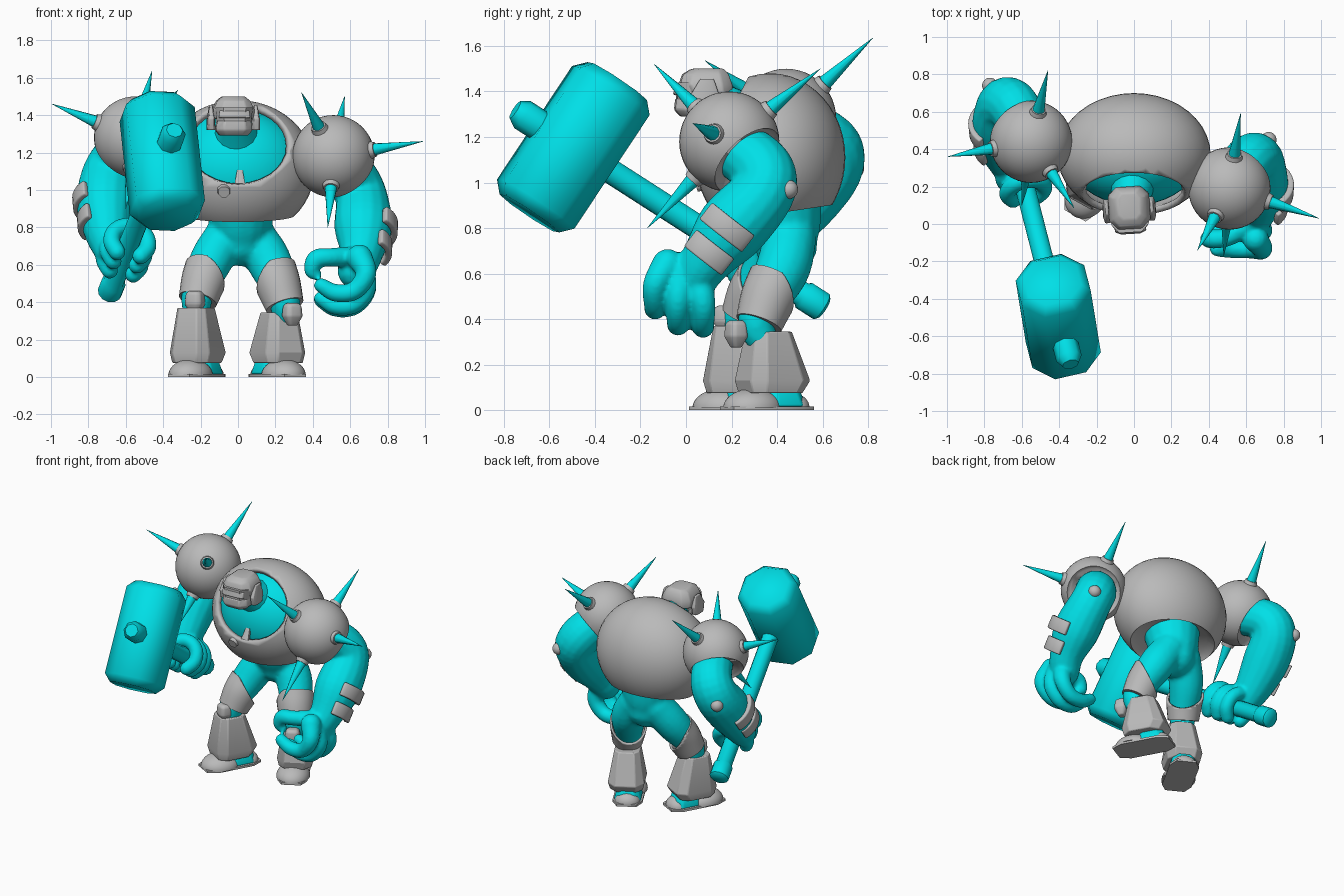
import bpy, bmesh, math
from mathutils import Vector, Matrix

if "Cube" in bpy.data.objects:
    bpy.data.objects.remove(bpy.data.objects["Cube"])


def material(name, rgb):
    m = bpy.data.materials.new(name)
    m.use_nodes = True
    m.diffuse_color = (*rgb, 1)
    m.node_tree.nodes["Principled BSDF"].inputs["Base Color"].default_value = (*rgb, 1)
    return m


GREY = material("armor grey", (0.49, 0.49, 0.49))
TEAL = material("bright teal", (0.0, 0.78, 0.84))


def make(name, bm, mat, matrix=None, angle=46, bevel=0, solid=0, remesh=0):
    """Turn a bmesh into a finished object."""
    bmesh.ops.recalc_face_normals(bm, faces=bm.faces)
    if matrix:
        bm.transform(matrix)
    me = bpy.data.meshes.new(name)
    bm.to_mesh(me)
    bm.free()
    me.materials.append(mat)
    me.shade_smooth()
    me.set_sharp_from_angle(angle=math.radians(angle))
    ob = bpy.data.objects.new(name, me)
    bpy.context.collection.objects.link(ob)
    if solid:
        ob.modifiers.new("Thickness", "SOLIDIFY").thickness = solid
    if bevel:
        b = ob.modifiers.new("Bevel", "BEVEL")
        b.width, b.segments = bevel, 2
    if remesh:
        r = ob.modifiers.new("Blend", "REMESH")
        r.mode, r.voxel_size, r.use_smooth_shade = "VOXEL", remesh, True
        s = ob.modifiers.new("Soften", "SMOOTH")
        s.factor, s.iterations = 0.5, 6
    return ob


def loft(bm, rings, closed=True):
    """Skin a list of point rings; closed rings get end caps."""
    rows = [[bm.verts.new(p) for p in ring] for ring in rings]
    n = len(rows[0])
    for a, b in zip(rows, rows[1:]):
        for i in range(n if closed else n - 1):
            j = (i + 1) % n
            bm.faces.new((a[i], a[j], b[j], b[i]))
    if closed:
        bm.faces.new(rows[0])
        bm.faces.new(rows[-1])


def tube(bm, path, sides=16, steps=5, rounded=True):
    """Smooth tube through (x, y, z, radius) points."""
    p = [Vector(q) for q in path]
    p = [2 * p[0] - p[1]] + p + [2 * p[-1] - p[-2]]
    line = []
    for a, b, c, d in zip(p, p[1:], p[2:], p[3:]):
        for k in range(steps):
            t = k / steps
            line.append(0.5 * (2 * b + (c - a) * t + (2 * a - 5 * b + 4 * c - d) * t ** 2
                               + (3 * b - a - 3 * c + d) * t ** 3))
    line.append(p[-2])
    pts = [(q.xyz, q.w) for q in line]
    if rounded:
        head, tail = [], []
        d0 = (pts[0][0] - pts[1][0]).normalized()
        d1 = (pts[-1][0] - pts[-2][0]).normalized()
        for deg in (25, 50, 75):
            s, c = math.sin(math.radians(deg)), math.cos(math.radians(deg))
            head.insert(0, (pts[0][0] + d0 * pts[0][1] * s, pts[0][1] * c))
            tail.append((pts[-1][0] + d1 * pts[-1][1] * s, pts[-1][1] * c))
        pts = head + pts + tail
    rings, u = [], None
    for i, (c, r) in enumerate(pts):
        d = (pts[min(i + 1, len(pts) - 1)][0] - pts[max(i - 1, 0)][0]).normalized()
        u = d.orthogonal() if u is None else u - d * u.dot(d)
        u.normalize()
        v = d.cross(u)
        rings.append([c + r * (math.cos(t) * u + math.sin(t) * v)
                      for t in (math.tau * k / sides for k in range(sides))])
    loft(bm, rings)


def tubes(name, paths, mat, remesh=0, **kw):
    bm = bmesh.new()
    for path in paths:
        tube(bm, path, **kw)
    return make(name, bm, mat, remesh=remesh)


def stack(name, sections, mat, matrix, chamfer=0.6, **kw):
    """Eight-sided block from (z, half x, half y, y shift) sections."""
    bm = bmesh.new()
    c = chamfer
    shape = [(1, -c), (1, c), (c, 1), (-c, 1), (-1, c), (-1, -c), (-c, -1), (c, -1)]
    loft(bm, [[(x * hx, y * hy + cy, z) for x, y in shape] for z, hx, hy, cy in sections])
    return make(name, bm, mat, matrix, **kw)


def cut(bm, point, normal):
    """Drop everything beyond a plane and return the cut edges."""
    res = bmesh.ops.bisect_plane(bm, geom=bm.verts[:] + bm.edges[:] + bm.faces[:],
                                 plane_co=point, plane_no=normal, clear_outer=True)
    return [e for e in res["geom_cut"] if isinstance(e, bmesh.types.BMEdge)]


def ball(name, loc, radii, mat, cuts=(), matrix=None, solid=0):
    """Ellipsoid trimmed by (point, normal, recess) planes; no recess leaves it open."""
    bm = bmesh.new()
    bmesh.ops.create_uvsphere(bm, u_segments=40, v_segments=24, radius=1)
    bm.transform(Matrix.LocRotScale(Vector(loc), None, Vector(radii)))
    for point, normal, recess in cuts:
        edges = cut(bm, point, normal)
        if recess:
            faces = bmesh.ops.contextual_create(bm, geom=edges)["faces"]
            faces[0].normal_update()
            if faces[0].normal.dot(Vector(normal)) < 0:
                faces[0].normal_flip()
            bmesh.ops.inset_region(bm, faces=faces, thickness=recess, depth=-recess)
    return make(name, bm, mat, matrix, solid=solid)


def frame(origin, axis, toward):
    """Matrix with local z along axis and local x leaning toward a direction."""
    z = Vector(axis).normalized()
    x = Vector(toward)
    x = (x - z * x.dot(z)).normalized()
    return Matrix.Translation(origin) @ Matrix((x, z.cross(x), z)).transposed().to_4x4()


# Torso shell, its filling and neck
ball("torso_shell", (0, 0.37, 1.11), (0.41, 0.33, 0.37), GREY,
     [((0, 0.06, 1.05), (0, -0.89, 0.46), 0), ((0, 0.1, 0.82), (0, 0.15, -1), 0.04)], solid=0.035)
ball("chest", (0, 0.38, 1.11), (0.36, 0.28, 0.32), TEAL, [((0, 0, 0.93), (0, 0, -1), 0.01)])
tubes("neck", [[(0, 0.32, 1.2, 0.17), (-0.01, 0.2, 1.3, 0.12), (-0.02, 0.1, 1.38, 0.08)]], TEAL)
stack("chest_button", [(0, 0.035, 0.035, 0), (0.035, 0.03, 0.03, 0)], GREY,
      frame((-0.075, 0.075, 1.0), (0, -1, -0.35), (1, 0, 0)), chamfer=0.414)
stack("collar_tab", [(0, 0.028, 0.012, 0), (0.08, 0.015, 0.012, 0)], GREY,
      frame((0.01, 0.07, 1.03), (0, 0.46, 0.89), (1, 0, 0)), chamfer=0.8)

# Head with helmet, brow, jaw and ear flaps
head = Matrix.Translation((-0.025, 0.075, 0)) @ Matrix.Rotation(0.06, 4, "Z")
stack("jaw", [(1.29, 0.075, 0.07, -0.03), (1.32, 0.098, 0.1, -0.025), (1.37, 0.09, 0.1, -0.02)], GREY, head, bevel=0.008)
stack("face", [(1.35, 0.09, 0.105, -0.01), (1.44, 0.1, 0.11, -0.01)], GREY, head)
stack("helmet", [(1.38, 0.11, 0.1, 0.025), (1.43, 0.11, 0.115, 0.01), (1.475, 0.09, 0.1, 0.01),
                 (1.5, 0.06, 0.07, 0.02)], GREY, head, bevel=0.008)
stack("brow", [(1.385, 0.085, 0.035, -0.095), (1.425, 0.08, 0.03, -0.09)], GREY, head, bevel=0.006)
for s in (-1, 1):
    stack("ear_flap", [(1.32, 0.022, 0.05, 0), (1.38, 0.02, 0.065, 0), (1.455, 0.008, 0.03, 0.01)], GREY,
          head @ Matrix.Translation((s * 0.12, 0, 0)), bevel=0.005)

# Spiked shoulders
SHOULDERS = {
    "left": (1, (0.51, 0.19, 1.18),
             [(0.34, -0.14, 1.52), (0.57, 0.59, 1.5), (0.99, 0.03, 1.26), (0.48, -0.17, 0.8)]),
    "right": (-1, (-0.55, 0.44, 1.28),
              [(-0.46, 0.82, 1.635), (-0.995, 0.36, 1.46), (-0.32, 0.085, 1.535), (-0.6, 0.1, 0.9)])}
for side, (s, centre, tips) in SHOULDERS.items():
    c = Vector(centre)
    n = Vector((s * 0.5, 0.6, -0.62)).normalized()
    ball(side + "_shoulder", c, [0.22] * 3, GREY, [(c + n * 0.13, n, 0.02)])
    for tip in tips:
        d = (Vector(tip) - c).normalized()
        base = c + d * 0.2
        tubes(side + "_spike", [[(*base, 0.037), (*tip, 0.001)]], TEAL, sides=10, steps=1, rounded=False)
        tubes(side + "_spike_collar", [[(*base, 0.05), (*(c + d * 0.238), 0.04)]],
              GREY, sides=16, steps=1, rounded=False)

# Hammer
grip_dir = Vector((-0.28, 1.09, -0.70))
hub = Vector((-0.405, -0.495, 1.155))
along = lambda t: hub + grip_dir * t
stack("hammer_head", [(-0.35, 0.145, 0.145, 0), (-0.3, 0.188, 0.188, 0), (0.3, 0.188, 0.188, 0),
                      (0.35, 0.145, 0.145, 0)], TEAL,
      frame(hub, (0.06, -0.364, -0.55), grip_dir), chamfer=0.45, angle=52)
tubes("hammer_handle", [[(*along(0), 0.055), (*along(0.92), 0.055), (*along(0.93), 0.066),
                         (*along(1.0), 0.066), (*along(1.01), 0.05)]], TEAL, sides=12, steps=1, rounded=False)
tubes("hammer_knob", [[(*along(-0.1), 0.07), (*along(-0.205), 0.07), (*along(-0.235), 0.045)]],
      TEAL, sides=8, steps=1, rounded=False)

# Left arm with an open curled hand
left = [[(0.53, 0.22, 1.15, 0.13), (0.61, 0.33, 1.06, 0.14), (0.66, 0.34, 0.96, 0.14),
         (0.67, 0.2, 0.8, 0.155), (0.66, 0.09, 0.66, 0.115), (0.63, 0.03, 0.57, 0.1)],
        [(0.62, 0, 0.64, 0.06), (0.5, -0.07, 0.64, 0.05), (0.42, -0.08, 0.63, 0.052),
         (0.395, -0.08, 0.57, 0.042), (0.42, -0.08, 0.545, 0.03)]]
for y, z in ((-0.135, 0.08), (-0.035, 0.01), (0.075, 0)):
    left.append([(0.65, y * 0.6, 0.6 + z / 2, 0.07), (0.685, y, 0.47 + z, 0.055), (0.62, y, 0.38 + z, 0.05),
                 (0.52, y, 0.37 + z, 0.048), (0.445, y, 0.41 + z, 0.04)])
tubes("left_arm", left, TEAL, remesh=0.011)

# Right arm with fingers closed on the handle
right = [[(-0.56, 0.47, 1.25, 0.13), (-0.64, 0.62, 1.17, 0.14), (-0.69, 0.63, 1.07, 0.15),
          (-0.71, 0.52, 0.93, 0.155), (-0.7, 0.4, 0.78, 0.125), (-0.68, 0.32, 0.68, 0.095)]]
for t in (0.62, 0.69, 0.76):
    m = frame(along(t), grip_dir, (-1, 0, 0.3))
    right.append([(*(m @ Vector((0.1 * math.cos(a), 0.1 * math.sin(a), 0))), 0.046)
                  for a in (math.radians(k) for k in range(-60, 221, 40))])
tubes("right_arm", right, TEAL, remesh=0.011)

# Elbow caps and curved forearm plates
for side, s, elbow, axis, plates in (
        ("left", 1, (0.72, 0.45, 0.97), (-0.03, -0.6, -0.77), [(0.68, 0.19, 0.8), (0.67, 0.11, 0.69)]),
        ("right", -1, (-0.77, 0.74, 1.06), (0.06, -0.62, -0.77), [(-0.71, 0.52, 0.94), (-0.705, 0.43, 0.83)])):
    ball(side + "_elbow_cap", elbow, [0.042] * 3, GREY)
    for p, r in zip(plates, (0.157, 0.137)):
        m = frame(p, axis, (s, -0.1, 0))
        bm = bmesh.new()
        loft(bm, [[m @ Vector((r * math.cos(a), r * math.sin(a), z)) for a in
                   (math.radians(k) for k in range(-45, 46, 10))] for z in (-0.046, 0.046)], closed=False)
        make(side + "_forearm_plate", bm, GREY, solid=0.035, bevel=0.008).modifiers[0].offset = 0

# Waist and legs
tubes("waist_and_legs", [
    [(0.015, 0.41, 0.93, 0.19), (0.015, 0.43, 0.8, 0.165), (0.015, 0.44, 0.73, 0.14)],
    [(0.08, 0.46, 0.76, 0.115), (0.17, 0.42, 0.61, 0.12), (0.25, 0.31, 0.4, 0.085), (0.24, 0.37, 0.25, 0.06)],
    [(-0.06, 0.44, 0.76, 0.115), (-0.15, 0.36, 0.61, 0.115), (-0.22, 0.24, 0.42, 0.085), (-0.21, 0.26, 0.25, 0.06)]],
    TEAL, remesh=0.015)

# Thigh guards, open on the inner back
for side, s, path in (("left", 1, [(0.185, 0.4, 0.57, 0.129), (0.215, 0.36, 0.49, 0.122), (0.25, 0.32, 0.38, 0.104)]),
                      ("right", -1, [(-0.16, 0.345, 0.575, 0.127), (-0.185, 0.3, 0.51, 0.12), (-0.215, 0.255, 0.41, 0.104)])):
    bm = bmesh.new()
    tube(bm, path, sides=24, rounded=False)
    cut(bm, Vector(path[1][:3]) + Vector((-s * 0.03, 0.03, 0)), (-s * 0.6, 0.65, 0.45))
    make(side + "_thigh_guard", bm, GREY, solid=0.015)

# Knees, shins and feet, toes turned outward
for side, s, foot, shin, top, knee in (("left", 1, (0.21, 0.355, 0), (0.21, 0.38, 0), 0.345, (0.29, 0.22, 0.335)),
                                       ("right", -1, (-0.22, 0.22, 0), (-0.215, 0.24, 0), 0.37, (-0.23, 0.17, 0.4))):
    turn = Matrix.Rotation(s * 0.5, 4, "Z")
    m = Matrix.Translation(foot) @ turn
    stack(side + "_knee_cap", [(-0.06, 0.025, 0.02, 0), (-0.01, 0.05, 0.045, 0), (0.045, 0.045, 0.04, 0),
                               (0.06, 0.03, 0.025, 0)], GREY, Matrix.Translation(knee) @ turn, bevel=0.008)
    stack(side + "_shin", [(0.075, 0.11, 0.125, -0.01), (0.13, 0.122, 0.15, 0), (top, 0.085, 0.09, -0.02)],
          GREY, Matrix.Translation(shin) @ turn, angle=25, bevel=0.006)
    stack(side + "_sole", [(0, 0.1, 0.2, 0), (0.016, 0.1, 0.2, 0)], GREY, m, chamfer=0.65)
    stack(side + "_heel", [(0.016, 0.092, 0.1, 0.07), (0.1, 0.07, 0.08, 0.06)], TEAL, m, bevel=0.01)
    floor = [((0, 0, 0.01), (0, 0, -1), 0.004)]
    ball(side + "_toe_cap", (0, -0.07, 0.01), (0.113, 0.135, 0.085), GREY, floor, m)
    ball(side + "_heel_cap", (0, 0.13, 0.01), (0.085, 0.07, 0.065), GREY, floor, m)
